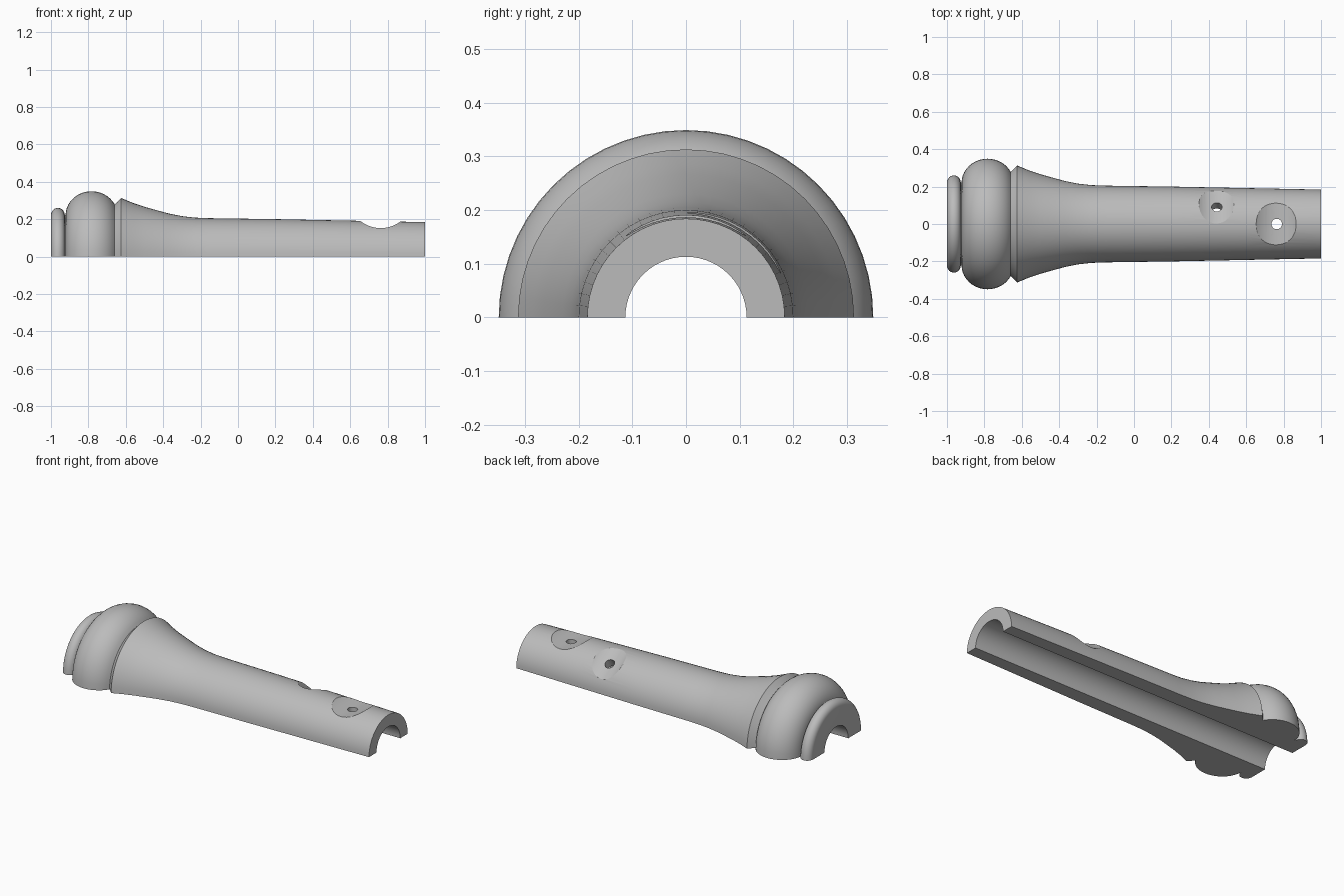
import bpy, bmesh
from math import sin, cos, pi, radians
from mathutils import Matrix, Vector

cube = bpy.data.objects.get("Cube")
if cube:
    bpy.data.objects.remove(cube, do_unlink=True)

grey = bpy.data.materials.new("light grey")
grey.use_nodes = True
grey.diffuse_color = (0.5, 0.5, 0.5, 1)
grey.node_tree.nodes["Principled BSDF"].inputs["Base Color"].default_value = (0.5, 0.5, 0.5, 1)


def make_object(name, bm):
    bmesh.ops.recalc_face_normals(bm, faces=bm.faces)
    mesh = bpy.data.meshes.new(name)
    bm.to_mesh(mesh)
    bm.free()
    obj = bpy.data.objects.new(name, mesh)
    bpy.context.collection.objects.link(obj)
    mesh.materials.append(grey)
    return obj


def arc(cx, cr, rx, rr, steps):
    """Half ellipse from the -x side over the top to the +x side."""
    return [(cx - rx * cos(pi * i / steps), cr + rr * sin(pi * i / steps))
            for i in range(steps + 1)]


# Lengthwise profile (x, radius): bore, end ring, bulge, flared collar, shaft
BORE = 0.113
profile = [(-1, BORE)]
profile += arc(-0.963, 0.222, 0.037, 0.038, 12)
profile += arc(-0.783, 0.22, 0.139, 0.129, 20)[:-3]
profile += [(-0.645, 0.292), (-0.625, 0.313), (-0.56, 0.286), (-0.5, 0.266),
            (-0.44, 0.249), (-0.37, 0.23), (-0.3, 0.216), (-0.23, 0.208),
            (-0.15, 0.205), (0.2, 0.2), (0.6, 0.192), (1, 0.184), (1, BORE)]

# Half tube: profile swept half a turn and closed at both cut faces
bm = bmesh.new()
verts = [bm.verts.new((x, r, 0)) for x, r in profile]
edges = [bm.edges.new((verts[i], verts[(i + 1) % len(verts)])) for i in range(len(verts))]
result = bmesh.ops.spin(bm, geom=verts + edges, cent=(0, 0, 0), axis=(1, 0, 0),
                        angle=pi, steps=28)
bm.verts.ensure_lookup_table()
bmesh.ops.contextual_create(bm, geom=edges)
bmesh.ops.contextual_create(
    bm, geom=[e for e in result["geom_last"] if isinstance(e, bmesh.types.BMEdge)])
half_tube = make_object("turned_half_tube", bm)


def cutter(name, x, tilt, radius, bottom, along_axis):
    """Cylinder across the tube (scallop) or along the radial direction (hole)."""
    bm = bmesh.new()
    bmesh.ops.create_cone(bm, cap_ends=True, segments=64 if along_axis else 24,
                          radius1=radius, radius2=radius, depth=0.6)
    if along_axis:
        local = Matrix.Translation((0, 0, bottom + radius)) @ Matrix.Rotation(pi / 2, 4, 'X')
    else:
        local = Matrix.Translation((0, 0, bottom + 0.3))
    place = Matrix.Translation((x, 0, 0)) @ Matrix.Rotation(-tilt, 4, 'X')
    bm.transform(place @ local)
    obj = make_object(name, bm)
    obj.hide_render = True
    return obj


# Finger scallops, each with a small drilled hole
bpy.context.view_layer.objects.active = half_tube
for x, tilt, radius, bottom in ((0.763, 0, 0.175, 0.152),
                                (0.443, radians(33), 0.16, 0.165)):
    for tool in (cutter("scallop_cutter", x, tilt, radius, bottom, True),
                 cutter("hole_cutter", x, tilt, 0.028, 0.05, False)):
        cut = half_tube.modifiers.new("cut", 'BOOLEAN')
        cut.operation = 'DIFFERENCE'
        cut.solver = 'EXACT'
        cut.object = tool
        bpy.ops.object.modifier_apply(modifier=cut.name)
        bpy.data.objects.remove(tool, do_unlink=True)

# Smooth turned surfaces with crisp edges
bpy.ops.object.select_all(action='DESELECT')
half_tube.select_set(True)
bpy.ops.object.shade_smooth_by_angle(angle=radians(22))
